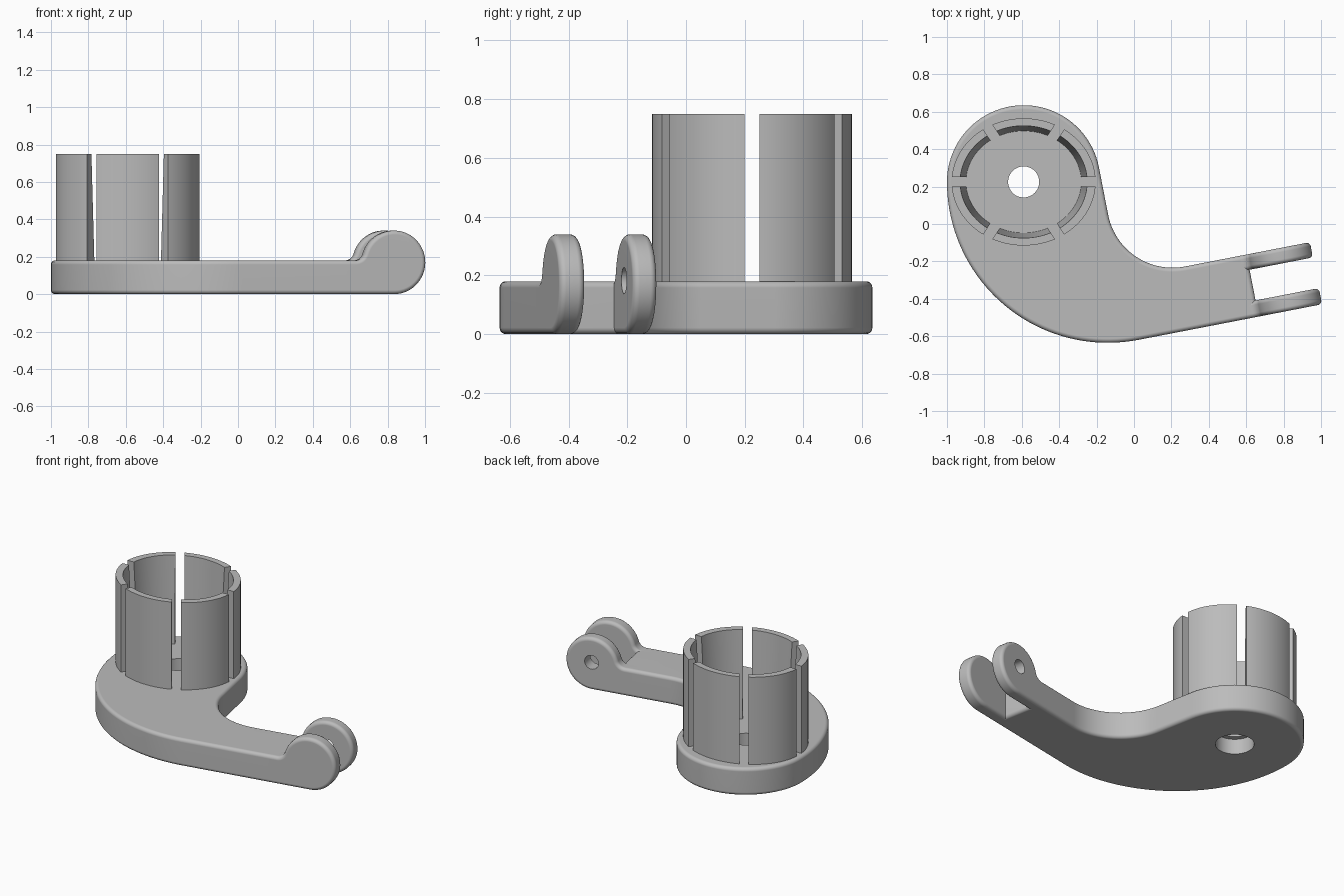
import bpy, bmesh
from math import sin, cos, asin, atan2, sqrt, pi, radians
from mathutils import Matrix, Vector

cube = bpy.data.objects.get("Cube")
if cube:
    bpy.data.objects.remove(cube, do_unlink=True)

grey = bpy.data.materials.new("plain_grey")
grey.use_nodes = True
colour = (0.5, 0.5, 0.5, 1)
grey.diffuse_color = colour
grey.node_tree.nodes["Principled BSDF"].inputs["Base Color"].default_value = colour

PLATE = 0.18            # plate thickness
TURN = radians(11)      # direction of the arm
ROUND = 0.022           # edge rounding
HUB = Vector((-0.59, 0.225))


def arc(cx, cy, r, a0, a1, n):
    return [(cx + r * cos(a0 + (a1 - a0) * i / n), cy + r * sin(a0 + (a1 - a0) * i / n))
            for i in range(n + 1)]


def arm(u, v):
    return (u * cos(TURN) - v * sin(TURN), u * sin(TURN) + v * cos(TURN))


def make(name, bm):
    bmesh.ops.recalc_face_normals(bm, faces=bm.faces)
    mesh = bpy.data.meshes.new(name)
    bm.to_mesh(mesh)
    bm.free()
    ob = bpy.data.objects.new(name, mesh)
    bpy.context.collection.objects.link(ob)
    mesh.materials.append(grey)
    return ob


def extrude(name, outline, height, matrix=Matrix()):
    bm = bmesh.new()
    face = bm.faces.new([bm.verts.new((x, y, 0)) for x, y in outline])
    top = bmesh.ops.extrude_face_region(bm, geom=[face])["geom"]
    bmesh.ops.translate(bm, vec=(0, 0, height),
                        verts=[g for g in top if isinstance(g, bmesh.types.BMVert)])
    bm.transform(matrix)
    return make(name, bm)


def select(ob):
    bpy.ops.object.select_all(action='DESELECT')
    ob.select_set(True)
    bpy.context.view_layer.objects.active = ob


def round_edges(ob):
    mod = ob.modifiers.new("rounding", 'BEVEL')
    mod.width, mod.segments = ROUND, 5
    mod.limit_method, mod.angle_limit = 'ANGLE', radians(50)
    select(ob)
    bpy.ops.object.modifier_apply(modifier=mod.name)


def cut(ob, cutter):
    mod = ob.modifiers.new("hole", 'BOOLEAN')
    mod.operation, mod.solver, mod.object = 'DIFFERENCE', 'EXACT', cutter
    select(ob)
    bpy.ops.object.modifier_apply(modifier=mod.name)
    bpy.data.objects.remove(cutter, do_unlink=True)


def smooth(ob):
    select(ob)
    bpy.ops.object.shade_smooth_by_angle(angle=radians(30))
    mod = ob.modifiers.new("clean_shading", 'WEIGHTED_NORMAL')
    mod.keep_sharp = True


# Curved base plate: hub circle, wide outer sweep, straight arm, inner sweep
v_low, v_high, fork_start = -0.613, -0.275, 0.56
inner = 0.35
hub_edge = HUB.x * cos(TURN) + HUB.y * sin(TURN) + 0.41
cx, cy = arm(hub_edge + inner, v_high + inner)
outline = arc(HUB.x, HUB.y, 0.41, TURN, pi, 44)
outline += arc(-0.14, HUB.y, 0.86, pi, 1.5 * pi + TURN, 40)[1:]
outline += [arm(fork_start, v_low), arm(fork_start, v_high)]
outline += arc(cx, cy, inner, 1.5 * pi + TURN, pi + TURN, 24)
plate = extrude("base_plate", outline, PLATE)
round_edges(plate)

# Stepped hole through the hub
for radius, low, high in ((0.083, -0.1, 0.5), (0.115, -0.1, 0.2)):
    cut(plate, extrude("hole_cutter", arc(HUB.x, HUB.y, radius, 0, 2 * pi, 48)[:-1],
                       high, Matrix.Translation((0, 0, low))))
smooth(plate)

# Two fork prongs with round eyes, blended into the plate top
eye_u, eye_r, blend = 0.735, 0.17, 0.05
rise = PLATE + blend - eye_r
reach = sqrt((eye_r + blend) ** 2 - rise ** 2)
touch = atan2(rise, -reach)
profile = [(0.45, 0)] + arc(eye_u, eye_r, eye_r, -pi / 2, touch, 40)
profile += arc(eye_u - reach, PLATE + blend, blend, touch - pi, -pi / 2, 10)[1:]
profile += [(0.45, PLATE)]
for name, v0, v1 in (("right_prong", v_low, -0.525), ("left_prong", -0.358, v_high)):
    place = (Matrix.Rotation(TURN, 4, 'Z') @ Matrix.Translation((0, v1, 0))
             @ Matrix.Rotation(pi / 2, 4, 'X'))
    prong = extrude(name, profile, v1 - v0, place)
    round_edges(prong)
    reach_out = place @ Matrix.Translation((0, 0, -0.1))
    cut(prong, extrude("pin_cutter", arc(eye_u, 0.182, 0.045, 0, 2 * pi, 32)[:-1],
                       0.4, reach_out))
    smooth(prong)

# Six upright clips around an oval, straight outside and thicker toward the foot
STRETCH, SLOT, STEPS = 1.132, 0.025, 20
section = ((0.34, 0.17), (0.34, 0.75), (0.3, 0.75), (0.272, 0.17))
for k in range(6):
    bm = bmesh.new()
    rings = []
    for i in range(STEPS + 1):
        ring = []
        for r, z in section:
            gap = asin(SLOT / r)
            a = k * pi / 3 + gap + (pi / 3 - 2 * gap) * i / STEPS
            ring.append(bm.verts.new((HUB.x + STRETCH * r * cos(a), HUB.y + r * sin(a), z)))
        rings.append(ring)
    for a, b in zip(rings, rings[1:]):
        for j in range(4):
            m = (j + 1) % 4
            bm.faces.new((a[j], a[m], b[m], b[j]))
    bm.faces.new(rings[0])
    bm.faces.new(rings[-1])
    smooth(make(f"clip_{k + 1}", bm))
